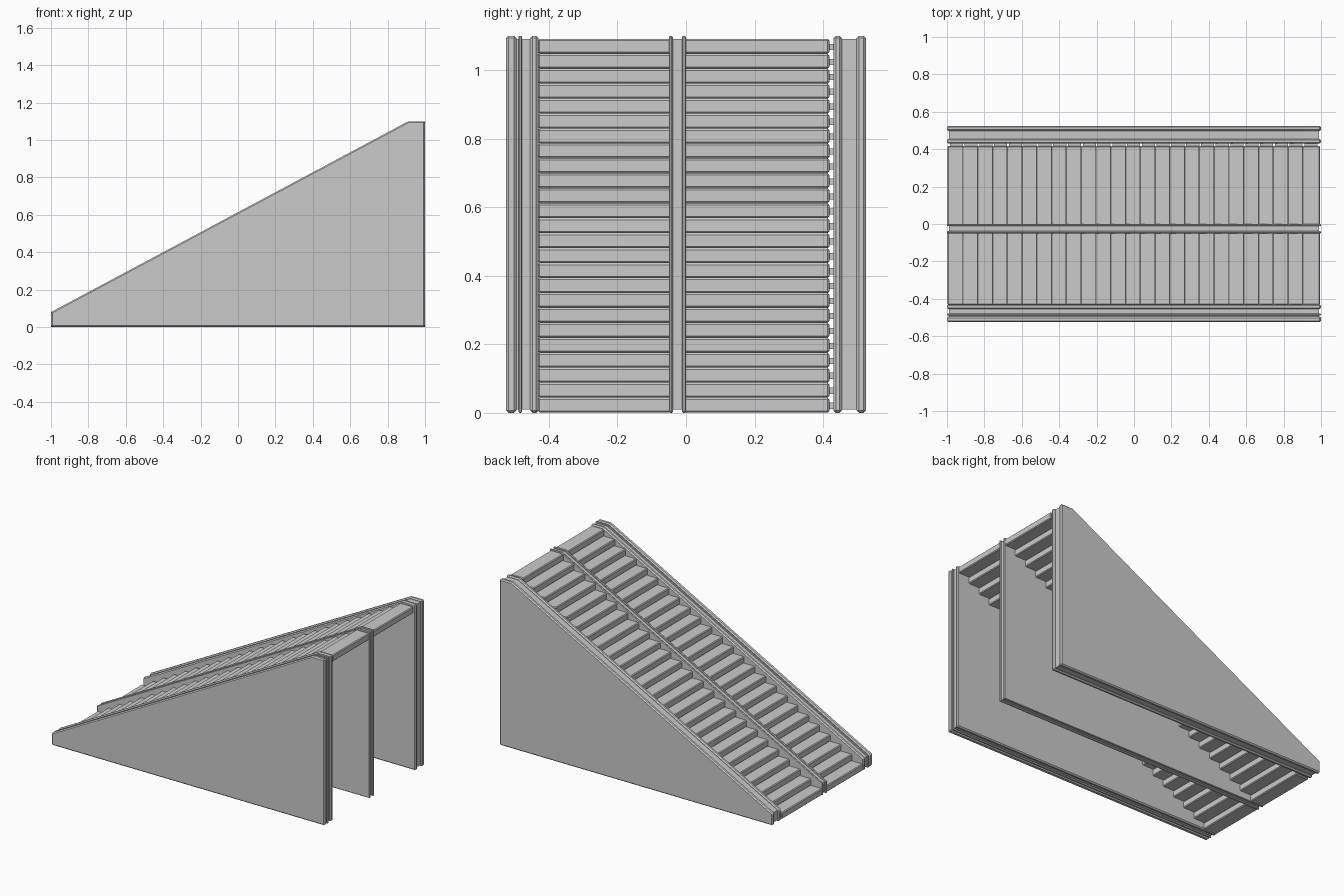
import bpy, bmesh

if "Cube" in bpy.data.objects:
    bpy.data.objects.remove(bpy.data.objects["Cube"])

# Side outlines (x, z): full-size rim plate and the slightly inset core
RIM = [(-1, 0), (1, 0), (1, 1.1), (0.91, 1.1), (-1, 0.08)]
CORE = [(-0.99, 0.01), (0.99, 0.01), (0.99, 1.09), (0.912, 1.09), (-0.99, 0.074)]
STEPS, RUN, RISE, DEPTH = 25, 0.079, 0.0436, 0.098


def finish(name, bm, bevel):
    bmesh.ops.recalc_face_normals(bm, faces=bm.faces)
    me = bpy.data.meshes.new(name)
    bm.to_mesh(me)
    bm.free()
    ob = bpy.data.objects.new(name, me)
    bpy.context.collection.objects.link(ob)
    if bevel:
        mod = ob.modifiers.new("edge_bevel", 'BEVEL')
        mod.width = bevel
        mod.segments = 1
    return ob


def plate(name, outline, y0, y1, bevel=0.0):
    bm = bmesh.new()
    face = bm.faces.new([bm.verts.new((x, y0, z)) for x, z in outline])
    ext = bmesh.ops.extrude_face_region(bm, geom=[face])
    verts = [v for v in ext['geom'] if isinstance(v, bmesh.types.BMVert)]
    bmesh.ops.translate(bm, verts=verts, vec=(0, y1 - y0, 0))
    return finish(name, bm, bevel)


def add_box(bm, lo, hi):
    vs = bmesh.ops.create_cube(bm, size=1)['verts']
    for v in vs:
        v.co = [(a + b) / 2 + c * (b - a) for a, b, c in zip(lo, hi, v.co)]


# Walls: an inset core sandwiched by raised rim plates
walls = {
    "near_wall": [(-0.525, -0.495), (-0.488, -0.479), (-0.455, -0.43)],
    "middle_wall": [(-0.05, -0.038), (-0.012, 0.0)],
    "far_wall": [(0.43, 0.455), (0.498, 0.525)],
}
for name, rims in walls.items():
    plate(name + "_core", CORE, rims[0][0] + 0.006, rims[-1][1] - 0.006)
    for i, (y0, y1) in enumerate(rims):
        plate(f"{name}_rim_{i + 1}", RIM, y0, y1, min(0.007, (y1 - y0) * 0.3))

# Flights: overlapping solid steps, open and jagged underneath
for name, y0, y1 in (("near_flight", -0.432, -0.045), ("far_flight", -0.005, 0.418)):
    bm = bmesh.new()
    for i in range(STEPS):
        x, z = -0.997 + i * RUN, i * RISE
        add_box(bm, (x, y0, z + 0.001), (min(x + DEPTH, 0.995), y1, z + RISE + 0.001))
    finish(name, bm, 0.005)

# Small tabs that tie the far flight to its wall
bm = bmesh.new()
for i in range(STEPS):
    x, z = -0.985 + i * RUN, i * RISE
    add_box(bm, (x, 0.41, z + 0.012), (x + 0.07, 0.433, z + 0.03))
finish("far_flight_tabs", bm, 0)
